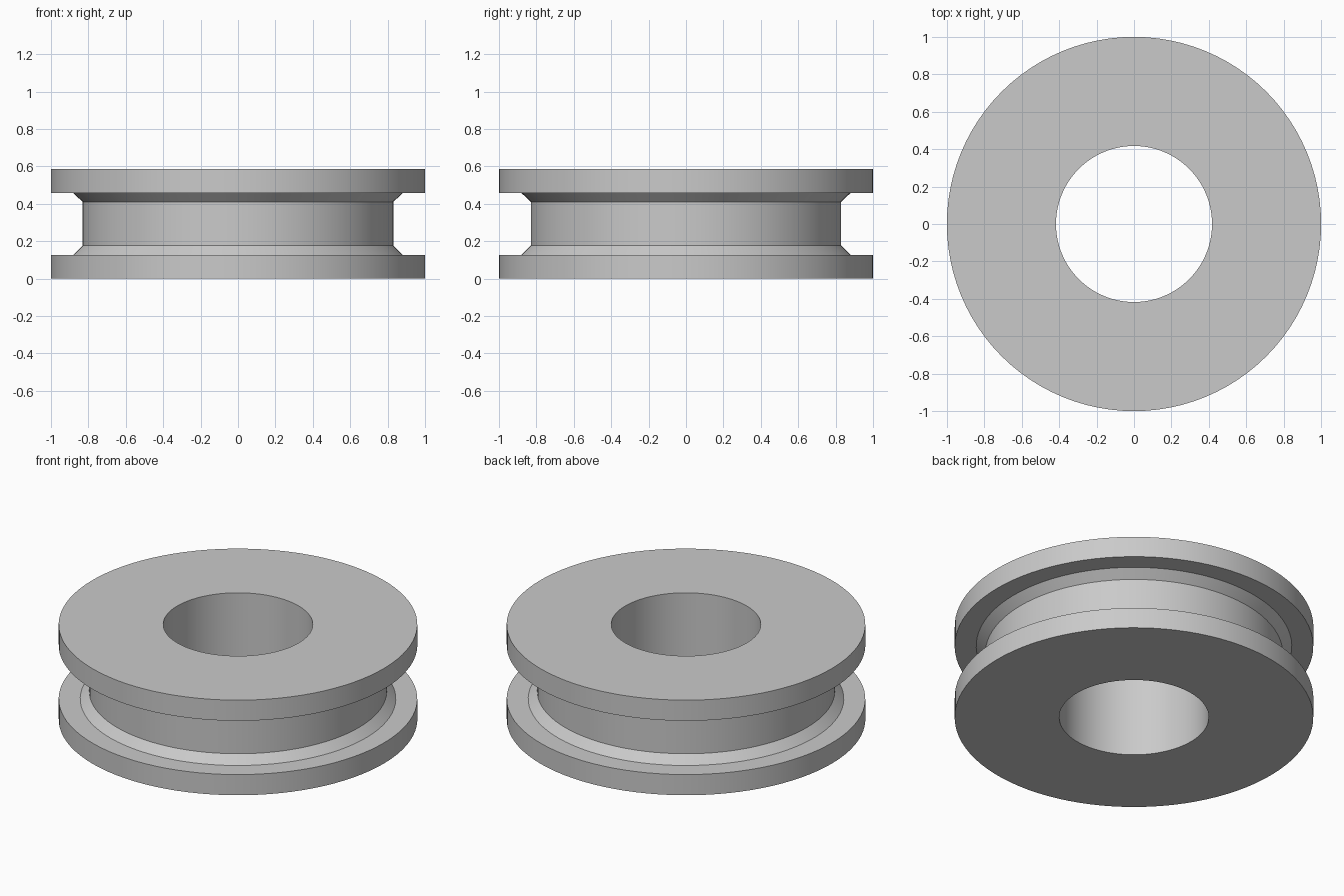
import bpy
import bmesh
import math

SEGMENTS = 96
HEIGHT = 0.585

cube = bpy.data.objects.get("Cube")
if cube:
    bpy.data.objects.remove(cube, do_unlink=True)

# Plain grey material
grey = bpy.data.materials.new("light_grey")
grey.use_nodes = True
colour = (0.59, 0.59, 0.59, 1)
grey.diffuse_color = colour
grey.node_tree.nodes["Principled BSDF"].inputs["Base Color"].default_value = colour

# Lower half of the section (radius, height): bore, flange, chamfer, groove floor
lower = [(0.417, 0), (1, 0), (1, 0.127), (0.88, 0.127), (0.83, 0.176)]
profile = lower + [(r, HEIGHT - z) for r, z in reversed(lower)]


def lathe(name, section, material):
    """Turn a closed section around the z axis."""
    bm = bmesh.new()
    rings = []
    for i in range(SEGMENTS):
        a = math.tau * i / SEGMENTS
        rings.append([bm.verts.new((r * math.cos(a), r * math.sin(a), z))
                      for r, z in section])
    n = len(section)
    for i, ring in enumerate(rings):
        following = rings[(i + 1) % SEGMENTS]
        for j in range(n):
            k = (j + 1) % n
            bm.faces.new((ring[j], following[j], following[k], ring[k]))
    bmesh.ops.recalc_face_normals(bm, faces=bm.faces)
    mesh = bpy.data.meshes.new(name)
    bm.to_mesh(mesh)
    bm.free()
    mesh.materials.append(material)
    obj = bpy.data.objects.new(name, mesh)
    bpy.context.collection.objects.link(obj)
    return obj


# Grooved wheel with a straight bore
wheel = lathe("grooved_wheel", profile, grey)
bpy.ops.object.select_all(action="DESELECT")
wheel.select_set(True)
bpy.context.view_layer.objects.active = wheel
bpy.ops.object.shade_smooth_by_angle(angle=math.radians(30))
